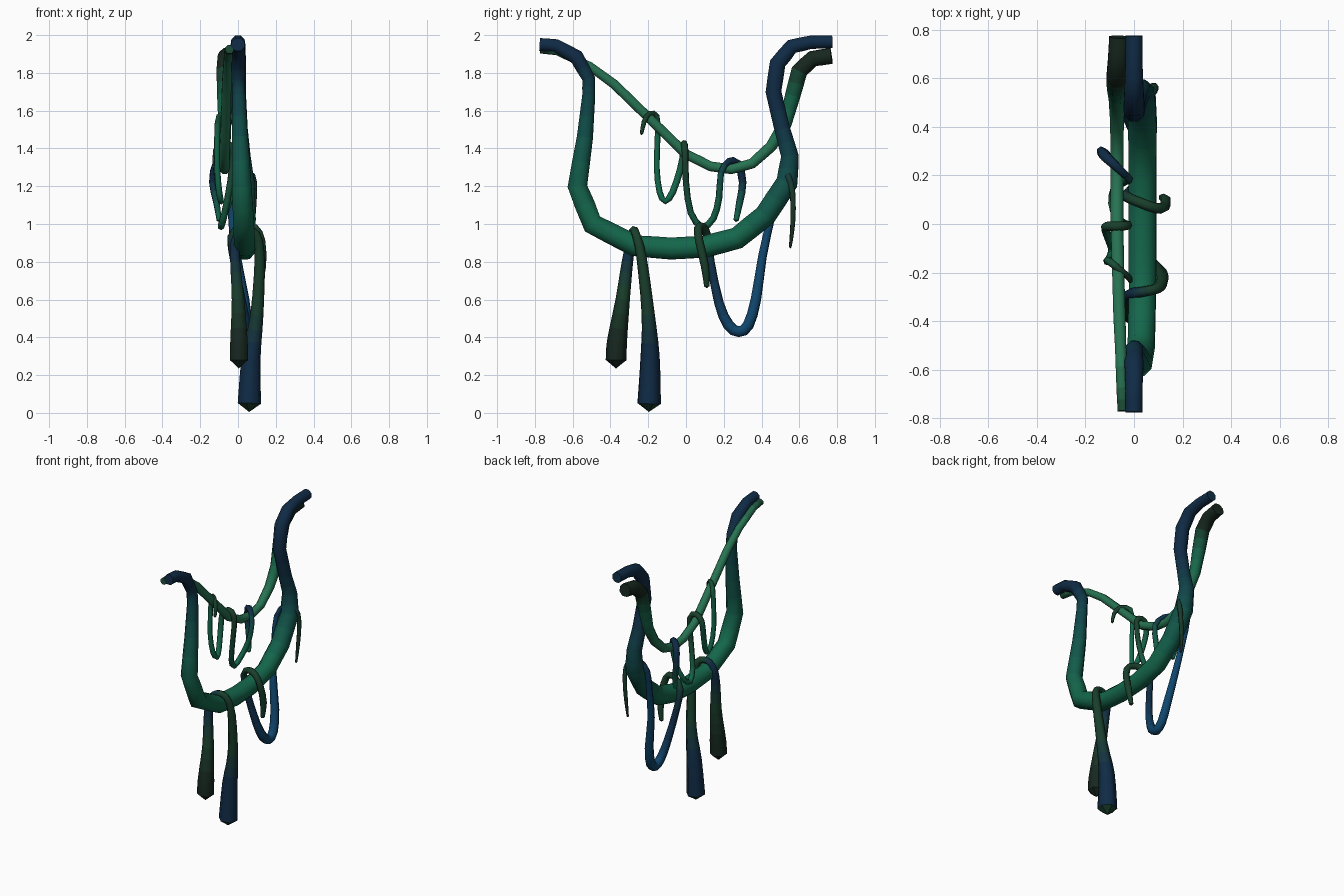
import bpy, bmesh, math
from mathutils import Vector

NAVY = (0.005, 0.024, 0.060)
BLUE = (0.005, 0.060, 0.150)
TEAL = (0.005, 0.065, 0.065)
GREEN = (0.007, 0.135, 0.070)
LEAF = (0.020, 0.170, 0.085)
MOSS = (0.010, 0.050, 0.025)
DARK = (0.008, 0.020, 0.013)
mats = {}


def material(c):
    key = tuple(round(v, 3) for v in c)
    if key not in mats:
        m = bpy.data.materials.new("vine_tone_%d" % len(mats))
        m.diffuse_color = (*key, 1)
        mats[key] = m
    return mats[key]


def sample(pts, i, t, curved):
    a, b = Vector(pts[i]), Vector(pts[i + 1])
    if not curved:
        return a.lerp(b, t)
    p = Vector(pts[max(i - 1, 0)])
    n = Vector(pts[min(i + 2, len(pts) - 1)])
    r = 0.5 * (2 * a + (b - p) * t + (2 * p - 5 * a + 4 * b - n) * t * t
               + (3 * a - p - 3 * b + n) * t ** 3)
    return r


def vine(name, pts, colours, sides=8, steps=2, curved=True, tip=0.0):
    """Tube through (x, y, z, radius) points with a colour gradient along it."""
    ring = [sample(pts, i, s / steps, curved)
            for i in range(len(pts) - 1) for s in range(steps)]
    ring.append(Vector(pts[-1]))
    pos = [r.to_3d() for r in ring]
    n = len(pos)
    bm = bmesh.new()
    me = bpy.data.meshes.new(name)
    loops, side = [], None
    for i, p in enumerate(pos):
        a, b = pos[max(i - 1, 0)], pos[min(i + 1, n - 1)]
        tan = (b - a).normalized()
        if side is None:
            side = Vector((1, 0, 0))
        side = (side - tan * side.dot(tan)).normalized()
        up = tan.cross(side)
        loops.append([bm.verts.new(p + ring[i][3] * (
            side * math.cos(2 * math.pi * (k + .5) / sides)
            + up * math.sin(2 * math.pi * (k + .5) / sides))) for k in range(sides)])
    slots = []
    for i in range(n - 1):
        u = (i + .5) / (n - 1) * (len(colours) - 1)
        j = min(int(u), len(colours) - 2)
        m = material(Vector(colours[j]).lerp(Vector(colours[j + 1]), u - j))
        if m not in slots:
            slots.append(m)
            me.materials.append(m)
        for k in range(sides):
            q = (k + 1) % sides
            f = bm.faces.new((loops[i][k], loops[i][q], loops[i + 1][q], loops[i + 1][k]))
            f.material_index = slots.index(m)
            f.smooth = True
    # end caps, pointed where the vine hangs free
    for lp, p, q, idx in ((loops[0], pos[0], pos[1], 0),
                          (loops[-1], pos[-1], pos[-2], len(slots) - 1)):
        apex = bm.verts.new(p + (p - q).normalized() * tip)
        for k in range(sides):
            f = bm.faces.new((lp[k], lp[(k + 1) % sides], apex))
            f.material_index = idx
    bmesh.ops.recalc_face_normals(bm, faces=bm.faces)
    bm.to_mesh(me)
    bm.free()
    ob = bpy.data.objects.new(name, me)
    bpy.context.collection.objects.link(ob)
    return ob


# thick sagging vine
vine("main_vine", [
    (0, -.775, 1.95, .037), (0, -.69, 1.945, .037), (.0, -.58, 1.885, .042),
    (.0, -.515, 1.77, .037), (.005, -.515, 1.68, .037), (.01, -.535, 1.46, .046),
    (.02, -.575, 1.2, .056), (.03, -.495, 1.0, .06), (.035, -.27, .885, .06),
    (.035, -.08, .87, .062), (.035, .1, .88, .062), (.035, .27, .925, .062),
    (.035, .42, 1.045, .063), (.03, .535, 1.22, .062), (.02, .55, 1.36, .05),
    (.01, .51, 1.5, .045), (.0, .463, 1.7, .045), (0, .485, 1.85, .046),
    (0, .56, 1.94, .042), (0, .66, 1.962, .038), (0, .775, 1.965, .037)],
    [NAVY, NAVY, TEAL, GREEN, GREEN, GREEN, TEAL, NAVY, NAVY, NAVY], curved=False)

# thinner upper vine
vine("upper_vine", [
    (-.045, -.77, 1.925, .024), (-.05, -.68, 1.915, .024), (-.055, -.51, 1.835, .025),
    (-.06, -.38, 1.74, .027), (-.065, -.2, 1.565, .027), (-.07, 0, 1.37, .028),
    (-.07, .13, 1.305, .028), (-.07, .24, 1.29, .028), (-.07, .35, 1.32, .029),
    (-.07, .45, 1.41, .032), (-.07, .525, 1.53, .037), (-.07, .565, 1.68, .044),
    (-.07, .6, 1.81, .047), (-.065, .67, 1.875, .046), (-.06, .77, 1.89, .045)],
    [MOSS, LEAF, LEAF, LEAF, LEAF, LEAF, GREEN, DARK, DARK], curved=False)

# strand draped over the main vine with two heavy hanging ends
vine("draped_strand", [
    (.005, -.37, .28, .055), (.005, -.365, .38, .053), (0, -.335, .6, .038),
    (-.015, -.31, .8, .03), (-.015, -.29, .91, .025), (.03, -.28, .965, .022),
    (.095, -.265, .945, .023), (.115, -.235, .82, .028), (.1, -.2, .52, .036),
    (.07, -.19, .3, .052), (.06, -.195, .05, .064)],
    [DARK, DARK, MOSS, NAVY, NAVY, MOSS, MOSS, MOSS, NAVY, NAVY],
    sides=6, steps=3, tip=.045)

# strand looping below the main vine
vine("lower_loop", [
    (.115, .11, .67, .014), (.13, .1, .78, .022), (.125, .07, .91, .022),
    (.09, .065, .98, .022), (.02, .09, .985, .022), (-.035, .115, .93, .022),
    (-.02, .13, .8, .022), (.02, .175, .58, .026), (.04, .225, .465, .031),
    (.045, .28, .43, .033), (.045, .33, .465, .032), (.03, .37, .6, .03),
    (-.01, .405, .83, .025), (-.03, .45, 1.03, .022), (-.04, .49, 1.2, .019),
    (.01, .515, 1.275, .018), (.075, .54, 1.255, .018), (.085, .565, 1.16, .016),
    (.075, .565, 1.0, .014), (.07, .552, .88, .008)],
    [MOSS, MOSS, MOSS, NAVY, BLUE, BLUE, BLUE, NAVY, MOSS, DARK],
    sides=6, tip=.01)

# strand winding in two loops under the upper vine
vine("upper_loops", [
    (-.015, -.235, 1.48, .009), (-.02, -.222, 1.54, .013), (-.05, -.195, 1.585, .014),
    (-.1, -.155, 1.57, .016), (-.11, -.15, 1.47, .016), (-.11, -.155, 1.3, .016),
    (-.1, -.14, 1.17, .017), (-.09, -.11, 1.12, .017), (-.1, -.07, 1.17, .018),
    (-.115, -.03, 1.29, .018), (-.115, -.01, 1.39, .019), (-.07, -.01, 1.425, .02),
    (-.025, -.005, 1.385, .019), (-.04, .0, 1.22, .018), (-.07, .025, 1.06, .018),
    (-.09, .085, .985, .018), (-.08, .145, 1.03, .018), (-.04, .175, 1.14, .018),
    (-.02, .185, 1.27, .017), (-.06, .225, 1.33, .019), (-.115, .275, 1.32, .022),
    (-.135, .3, 1.22, .02), (-.115, .285, 1.12, .019), (-.1, .265, 1.02, .014)],
    [MOSS, MOSS, GREEN, GREEN, GREEN, MOSS, MOSS, GREEN, GREEN, NAVY, NAVY, GREEN],
    sides=6, tip=.01)
